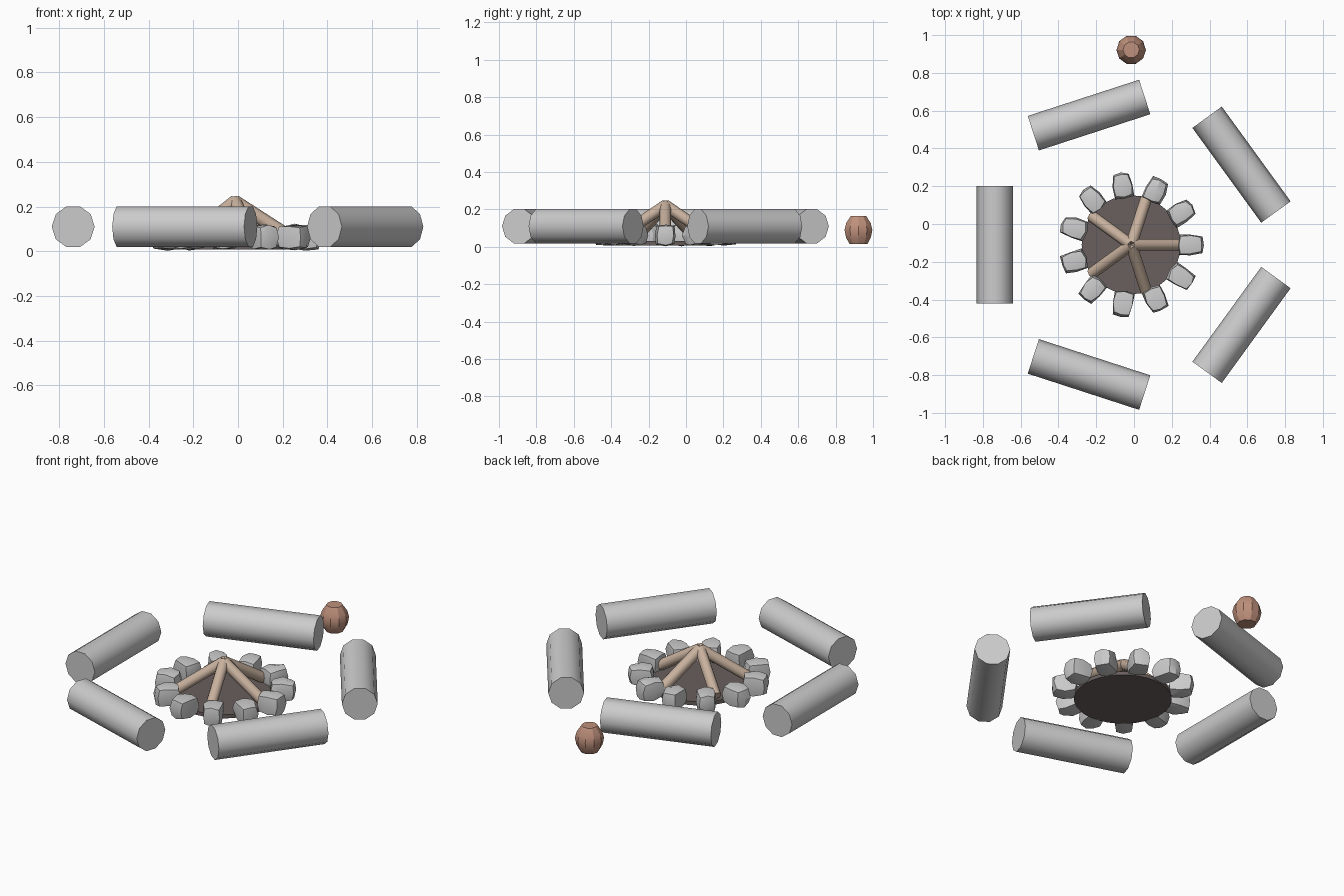
import bpy, bmesh, math, random
from mathutils import Matrix, Vector

if "Cube" in bpy.data.objects:
    bpy.data.objects.remove(bpy.data.objects["Cube"])

random.seed(4)
CX, CY = -0.015, -0.11          # centre of the fire
CENTRE = Matrix.Translation((CX, CY, 0))


def material(name, rgb):
    m = bpy.data.materials.new(name)
    m.diffuse_color = (*rgb, 1)
    m.use_nodes = True
    m.node_tree.nodes["Principled BSDF"].inputs["Base Color"].default_value = m.diffuse_color
    return m


ASH = material("ash", (0.14, 0.115, 0.11))
WOOD = material("wood", (0.58, 0.44, 0.34))
CLAY = material("clay", (0.52, 0.28, 0.2))
STONE = material("stone", (0.62, 0.63, 0.6))


def finish(bm, name, matrix, mat=None, angle=40):
    bmesh.ops.recalc_face_normals(bm, faces=bm.faces)
    me = bpy.data.meshes.new(name)
    bm.to_mesh(me)
    bm.free()
    ob = bpy.data.objects.new(name, me)
    bpy.context.collection.objects.link(ob)
    ob.matrix_world = matrix
    if mat:
        me.materials.append(mat)
    bpy.ops.object.select_all(action='DESELECT')
    ob.select_set(True)
    bpy.context.view_layer.objects.active = ob
    bpy.ops.object.shade_smooth_by_angle(angle=math.radians(angle))
    return ob


def lathe(name, profile, sides, matrix, mat=None, angle=40):
    """Capped round solid from (radius, z) points."""
    bm = bmesh.new()
    rings = []
    for r, z in profile:
        rings.append([bm.verts.new((r * math.cos(t), r * math.sin(t), z))
                      for t in (math.tau * i / sides for i in range(sides))])
    for a, b in zip(rings, rings[1:]):
        for i in range(sides):
            j = (i + 1) % sides
            bm.faces.new((a[i], a[j], b[j], b[i]))
    bm.faces.new(rings[0])
    bm.faces.new(rings[-1])
    return finish(bm, name, matrix, mat, angle)


def spin(a):
    return CENTRE @ Matrix.Rotation(a, 4, 'Z')


# ash bed
lathe("ash_bed", [(0.262, 0.008), (0.262, 0.03)], 32, CENTRE, ASH)

# five log seats around the fire
for i in range(5):
    a = math.radians(36 + 72 * i)
    m = spin(a) @ Matrix.Translation((0.722, 0, 0.11)) @ Matrix.Rotation(math.pi / 2, 4, 'X')
    lathe(f"log_seat_{i + 1}", [(0.096, -0.31), (0.096, 0.31)], 10, m)

# five sticks leaning together
top, foot = Vector((0, 0, 0.222)), Vector((0.258, 0, 0.056))
for i in range(5):
    d = foot - top
    m = (spin(math.radians(72 * i)) @ Matrix.Translation(top)
         @ d.to_track_quat('Z', 'Y').to_matrix().to_4x4())
    lathe(f"fire_stick_{i + 1}", [(0.031, 0), (0.031, d.length)], 8, m, WOOD, 50)

# ring of eleven rough stones, slightly narrower on the outer end
for i in range(11):
    bm = bmesh.new()
    bmesh.ops.create_cube(bm, size=2)
    bmesh.ops.subdivide_edges(bm, edges=bm.edges[:], cuts=1, use_grid_fill=True)
    for v in bm.verts:
        n = sum(abs(c) > 0.5 for c in v.co)
        v.co *= {1: 1.0, 2: 0.9, 3: 0.76}[n]
        taper = 1 - 0.1 * v.co.x
        v.co = Vector((v.co.x * 0.069, v.co.y * 0.054 * taper, v.co.z * 0.057))
        v.co += Vector([random.uniform(-0.004, 0.004) for _ in range(3)])
    m = spin(math.tau * i / 11) @ Matrix.Translation((0.315, 0, 0.063))
    finish(bm, f"ring_stone_{i + 1}", m, STONE, 30)

# small clay pot behind the seats
lathe("clay_pot", [(0.05, 0.015), (0.07, 0.05), (0.078, 0.09), (0.069, 0.127), (0.043, 0.165)],
      10, Matrix.Translation((CX, 0.922, 0)), CLAY, 30)
